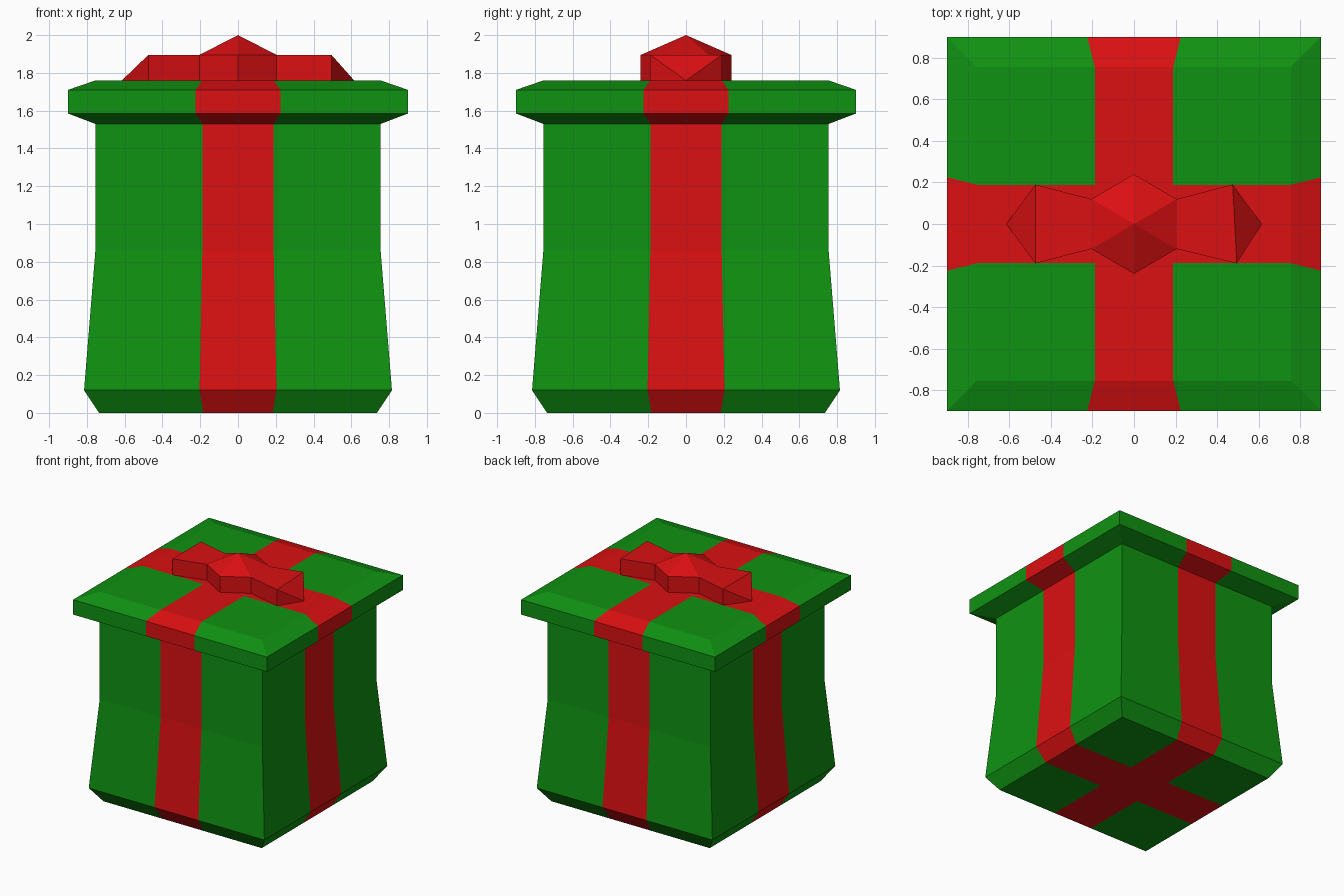
import bpy
import bmesh

cube = bpy.data.objects.get("Cube")
if cube:
    bpy.data.objects.remove(cube, do_unlink=True)


def make_material(name, colour):
    mat = bpy.data.materials.new(name)
    mat.use_nodes = True
    mat.diffuse_color = colour
    mat.node_tree.nodes["Principled BSDF"].inputs["Base Color"].default_value = colour
    return mat


GREEN = make_material("green paper", (0.005, 0.29, 0.006, 1))
RED = make_material("red ribbon", (0.71, 0.005, 0.006, 1))
STEPS = (-1, -0.25, 0.25, 1)  # ribbon takes the middle quarter of each side


def finish(bm, name, materials):
    bmesh.ops.remove_doubles(bm, verts=bm.verts, dist=0.0001)
    bmesh.ops.recalc_face_normals(bm, faces=bm.faces)
    mesh = bpy.data.meshes.new(name)
    bm.to_mesh(mesh)
    bm.free()
    for mat in materials:
        mesh.materials.append(mat)
    obj = bpy.data.objects.new(name, mesh)
    bpy.context.collection.objects.link(obj)
    return obj


def add_face(bm, points, material=0):
    face = bm.faces.new([bm.verts.new(p) for p in points])
    face.material_index = material


def turn(x, y, quarter):
    for _ in range(quarter):
        x, y = -y, x
    return x, y


def wrapped_shell(name, profile, cap):
    """Square shell from (half width, height) pairs, closed at one cap level."""
    bm = bmesh.new()
    for (w0, z0), (w1, z1) in zip(profile, profile[1:]):
        for quarter in range(4):
            for i in range(3):
                a, b = STEPS[i], STEPS[i + 1]
                corners = ((a, w0, z0), (b, w0, z0), (b, w1, z1), (a, w1, z1))
                add_face(bm, [(*turn(s * w, -w, quarter), z) for s, w, z in corners],
                         int(i == 1))
    # Cap with a ribbon cross
    w, z = profile[cap]
    for i in range(3):
        for j in range(3):
            xs, ys = STEPS[i:i + 2], STEPS[j:j + 2]
            add_face(bm, [(xs[0] * w, ys[0] * w, z), (xs[1] * w, ys[0] * w, z),
                          (xs[1] * w, ys[1] * w, z), (xs[0] * w, ys[1] * w, z)],
                     int(i == 1 or j == 1))
    # Orient the open shell outward
    obj = finish(bm, name, (GREEN, RED))
    return obj


# Flared box with bevelled foot, and overhanging lid
wrapped_shell("gift_box", [(0.735, 0), (0.815, 0.12), (0.755, 0.86), (0.755, 1.53)], 0)
wrapped_shell("box_lid", [(0.755, 1.53), (0.9, 1.585), (0.9, 1.71), (0.755, 1.76)], -1)

# Bow: pyramid knot with a flat, pointed loop on each side
LOW, HIGH = 1.76, 1.895
bow = bmesh.new()
apex = (0, 0, 2)
for sx in (-1, 1):
    tip = (sx * 0.615, 0, LOW)
    waist = [(sx * 0.205, sy * 0.12, HIGH) for sy in (-1, 1)]
    ends = [(sx * (0.495 if sx > 0 > sy else 0.475), sy * 0.19, HIGH) for sy in (-1, 1)]
    add_face(bow, [waist[0], waist[1], apex])
    add_face(bow, [waist[0], ends[0], ends[1], waist[1]])
    add_face(bow, [ends[0], tip, ends[1]])
    for k, sy in enumerate((-1, 1)):
        knot = (0, sy * 0.24, HIGH)
        add_face(bow, [knot, waist[k], apex])
        for p, q in ((knot, waist[k]), (waist[k], ends[k])):
            add_face(bow, [p, q, (q[0], q[1], LOW), (p[0], p[1], LOW)])
        add_face(bow, [ends[k], (ends[k][0], ends[k][1], LOW), tip])
finish(bow, "ribbon_bow", (RED,))
